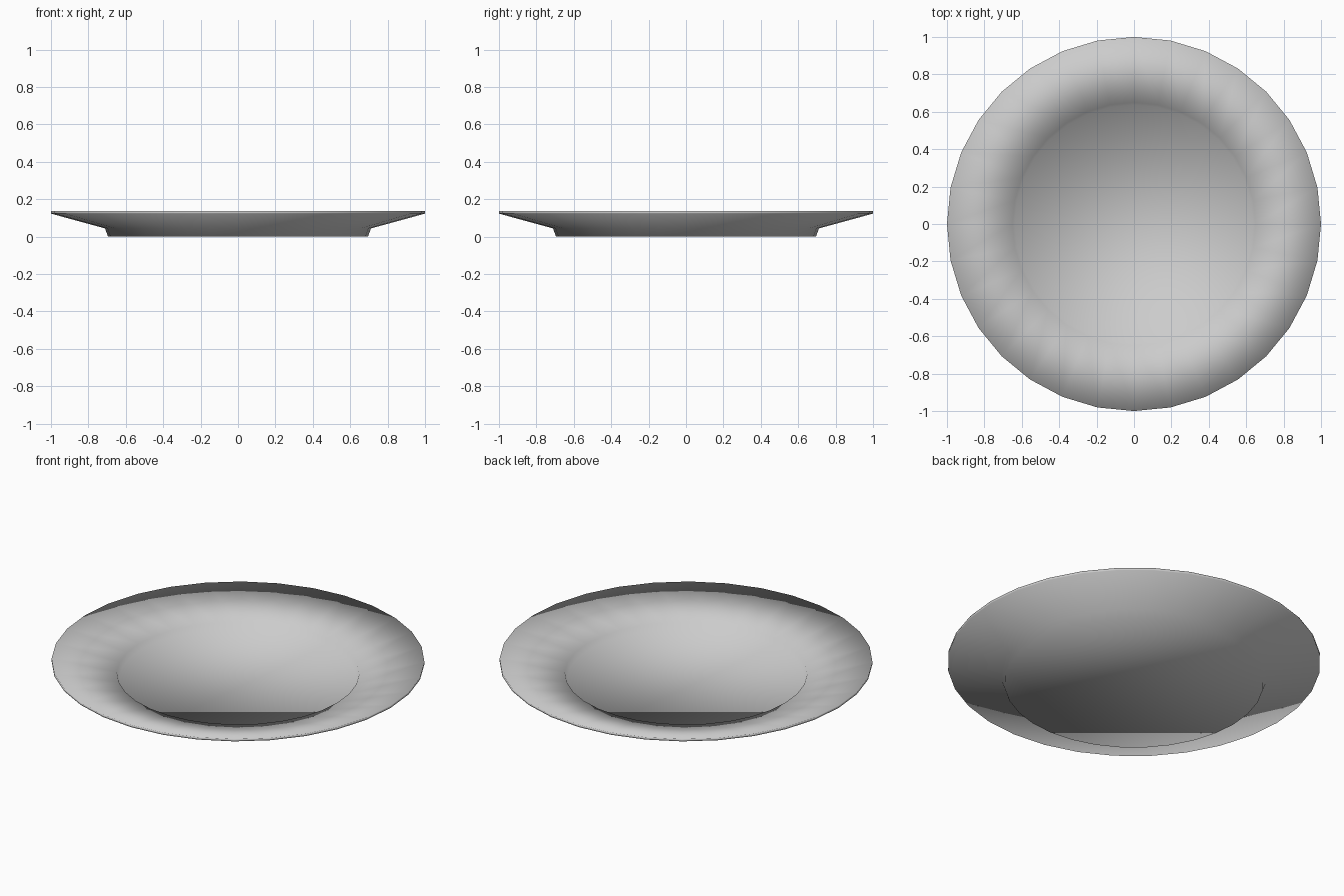
import bpy, bmesh
from math import cos, sin, tau

if "Cube" in bpy.data.objects:
    bpy.data.objects.remove(bpy.data.objects["Cube"])

SIDES = 32

# Plate cross-section (radius, height), from the inner floor over the rim to the foot
profile = [
    (0.637, 0.03),   # edge of the flat floor
    (0.65, 0.06),    # top of the short inner wall
    (1.0, 0.137),    # rim, upper edge
    (1.0, 0.123),    # rim, lower edge
    (0.711, 0.044),  # underside meets the foot
    (0.695, 0.0),    # bottom edge of the foot
]

bm = bmesh.new()
rings = [[bm.verts.new((r * cos(tau * i / SIDES), r * sin(tau * i / SIDES), z))
          for i in range(SIDES)] for r, z in profile]

# Walls between neighbouring rings
for a, b in zip(rings, rings[1:]):
    for i in range(SIDES):
        j = (i + 1) % SIDES
        bm.faces.new((a[i], b[i], b[j], a[j]))

# Flat floor and flat base
bm.faces.new(rings[0])
bm.faces.new(rings[-1][::-1])
bmesh.ops.recalc_face_normals(bm, faces=bm.faces)

# The whole plate is smooth shaded
for f in bm.faces:
    f.smooth = True

mesh = bpy.data.meshes.new("plate")
bm.to_mesh(mesh)
bm.free()
plate = bpy.data.objects.new("plate", mesh)
bpy.context.collection.objects.link(plate)
